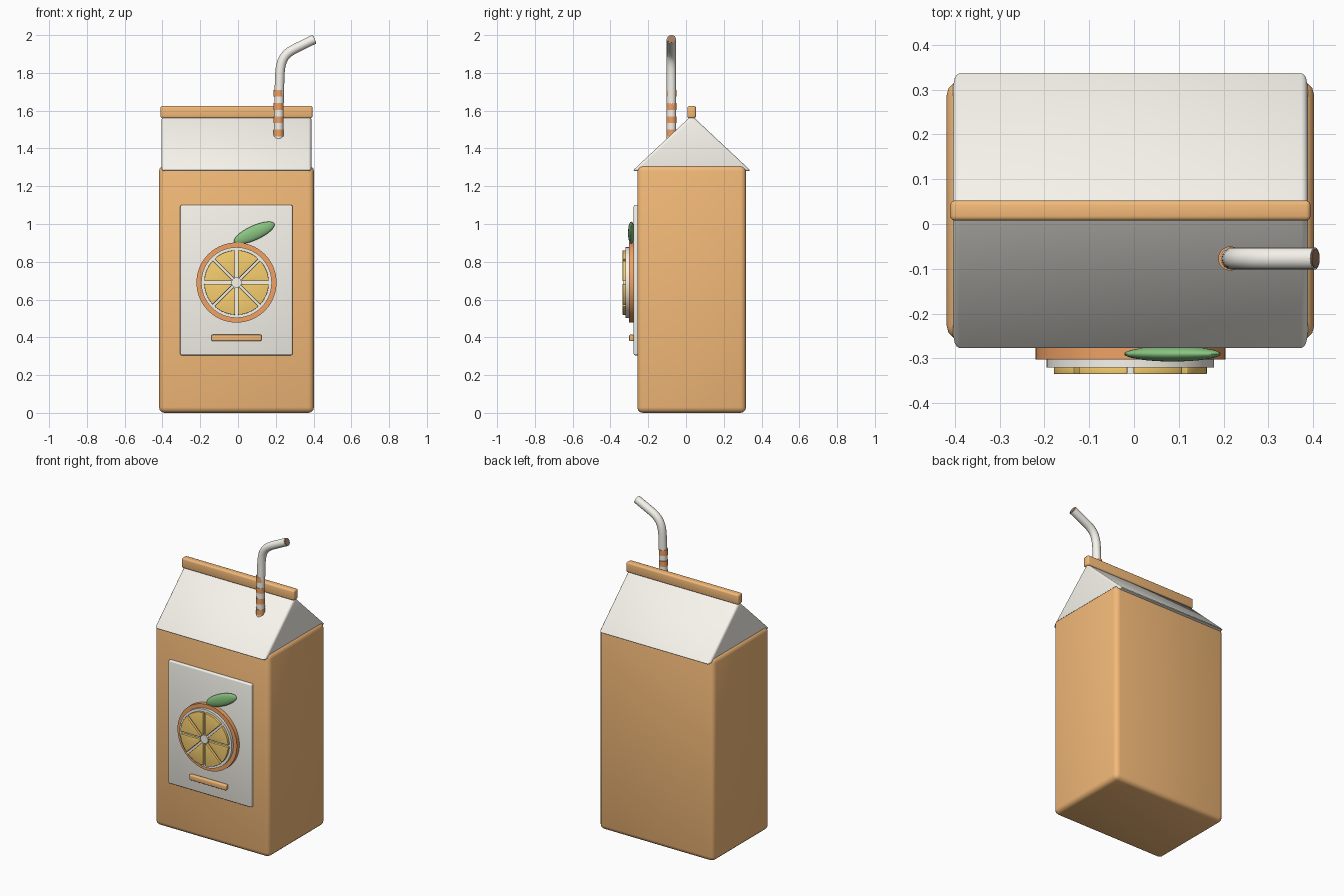
import bpy, bmesh
from math import radians, pi, sin, cos, asin
from mathutils import Vector, Matrix

if "Cube" in bpy.data.objects:
    bpy.data.objects.remove(bpy.data.objects["Cube"])

CX, CY = -0.008, 0.03


def material(name, rgb):
    m = bpy.data.materials.new(name)
    m.diffuse_color = (*rgb, 1)
    m.use_nodes = True
    m.node_tree.nodes["Principled BSDF"].inputs["Base Color"].default_value = m.diffuse_color
    return m


ORANGE = material("carton_orange", (0.90, 0.49, 0.19))
CREAM = material("cream", (0.93, 0.91, 0.84))
PEEL = material("peel", (0.87, 0.36, 0.13))
PULP = material("pulp", (0.93, 0.62, 0.16))
GREEN = material("leaf_green", (0.25, 0.55, 0.22))
BROWN = material("straw_inside", (0.35, 0.20, 0.12))


def finish(ob, mat, bevel=0, segments=3):
    ob.data.materials.append(mat)
    if bevel:
        b = ob.modifiers.new("bevel", 'BEVEL')
        b.width, b.segments, b.limit_method = bevel, segments, 'ANGLE'
    bpy.ops.object.select_all(action='DESELECT')
    ob.select_set(True)
    bpy.context.view_layer.objects.active = ob
    if bevel:
        bpy.ops.object.modifier_apply(modifier="bevel")
    bpy.ops.object.shade_smooth_by_angle(angle=radians(35))
    return ob


def box(name, lo, hi, mat, bevel):
    lo, hi = Vector(lo), Vector(hi)
    bpy.ops.mesh.primitive_cube_add(size=1)
    ob = bpy.context.object
    ob.name = name
    ob.data.transform(Matrix.Translation((lo + hi) / 2) @ Matrix.Diagonal((*(hi - lo), 1)))
    return finish(ob, mat, bevel)


def prism(name, outline, direction, mat, bevel=0):
    """Extrude a closed 3D outline along a direction."""
    bm = bmesh.new()
    face = bm.faces.new([bm.verts.new(p) for p in outline])
    out = bmesh.ops.extrude_face_region(bm, geom=[face])["geom"]
    bmesh.ops.translate(bm, vec=direction, verts=[v for v in out if isinstance(v, bmesh.types.BMVert)])
    bmesh.ops.recalc_face_normals(bm, faces=bm.faces)
    me = bpy.data.meshes.new(name)
    bm.to_mesh(me)
    bm.free()
    ob = bpy.data.objects.new(name, me)
    bpy.context.collection.objects.link(ob)
    return finish(ob, mat, bevel)


def cylinder(name, centre, axis, radius, depth, mat, sides=48):
    bpy.ops.mesh.primitive_cylinder_add(vertices=sides, radius=radius, depth=depth, location=centre)
    ob = bpy.context.object
    ob.name = name
    ob.rotation_euler = Vector(axis).to_track_quat('Z', 'Y').to_euler()
    return finish(ob, mat)


# Carton body, gable roof and ridge seal
box("carton_body", (CX - 0.41, CY - 0.288, 0), (CX + 0.41, CY + 0.288, 1.31), ORANGE, 0.03)
prism("gable_roof", [(CX - 0.396, CY - 0.315, 1.28), (CX - 0.396, CY + 0.315, 1.28), (CX - 0.396, CY, 1.575)],
      (0.792, 0, 0), CREAM, 0.015)
box("ridge_seal", (CX - 0.402, CY - 0.0225, 1.56), (CX + 0.402, CY + 0.0225, 1.625), ORANGE, 0.01)

# Front label with a bar
box("label_panel", (-0.306, -0.277, 0.305), (0.289, -0.25, 1.10), CREAM, 0.008)
box("label_bar", (-0.14, -0.301, 0.38), (0.124, -0.276, 0.414), ORANGE, 0.006)

# Orange slice: peel, pith, eight pulp wedges
ZC = 0.69
for name, r, front, mat in (("slice_peel", 0.212, -0.303, PEEL), ("slice_pith", 0.187, -0.32, CREAM)):
    cylinder(name, (CX, (front - 0.26) / 2, ZC), (0, 1, 0), r, -0.26 - front, mat, 64)
cylinder("slice_core", (CX, -0.322, ZC), (0, 1, 0), 0.027, 0.024, CREAM, 24)

GAP, R_IN, R_OUT = 0.007, 0.03, 0.171
for i in range(8):
    a0, outline = i * pi / 4, []
    for r, steps in ((R_OUT, range(9)), (R_IN, range(4, -1, -1))):
        trim, n = asin(GAP / r), len(steps) - 1
        for k in steps:
            a = a0 + trim + (pi / 4 - 2 * trim) * k / n
            outline.append((CX + r * cos(a), -0.315, ZC + r * sin(a)))
    prism(f"pulp_wedge_{i + 1}", outline, (0, -0.02, 0), PULP, 0.002)

# Leaf
bpy.ops.mesh.primitive_uv_sphere_add(segments=32, ring_count=16, radius=1)
leaf = bpy.context.object
leaf.name = "leaf"
leaf.data.transform(Matrix.Translation((0.086, -0.29, 0.953)) @ Matrix.Rotation(radians(-24.5), 4, 'Y')
                    @ Matrix.Diagonal((0.117, 0.017, 0.038, 1)))
finish(leaf, GREEN)

# Bent straw: bevelled curve turned into a mesh
SY, SR = -0.077, 0.025
cu = bpy.data.curves.new("straw", 'CURVE')
cu.dimensions, cu.bevel_depth, cu.bevel_resolution, cu.resolution_u = '3D', SR, 6, 10
cu.use_fill_caps = True
sp = cu.splines.new('BEZIER')
path = [((0.214, 1.42), (0.214, 1.40), (0.215, 1.50)),
        ((0.222, 1.80), (0.217, 1.70), (0.227, 1.88)),
        ((0.305, 1.93), (0.255, 1.905), (0.335, 1.945)),
        ((0.404, 1.978), (0.37, 1.962), (0.42, 1.985))]
sp.bezier_points.add(len(path) - 1)
for bp, (co, left, right) in zip(sp.bezier_points, path):
    bp.handle_left_type = bp.handle_right_type = 'FREE'
    bp.co, bp.handle_left, bp.handle_right = [(x, SY, z) for x, z in (co, left, right)]
straw = bpy.data.objects.new("straw", cu)
bpy.context.collection.objects.link(straw)
bpy.ops.object.select_all(action='DESELECT')
straw.select_set(True)
bpy.context.view_layer.objects.active = straw
bpy.ops.object.convert(target='MESH')
finish(bpy.context.object, CREAM)
cylinder("straw_opening", (0.404, SY, 1.978), (0.91, 0, 0.42), 0.021, 0.004, BROWN, 24)

# Straw stripes
for i, z in enumerate((1.482, 1.552, 1.622, 1.692)):
    cylinder(f"straw_stripe_{i + 1}", (0.215, SY, z), (0, 0, 1), SR + 0.002, 0.035, PEEL, 28)
